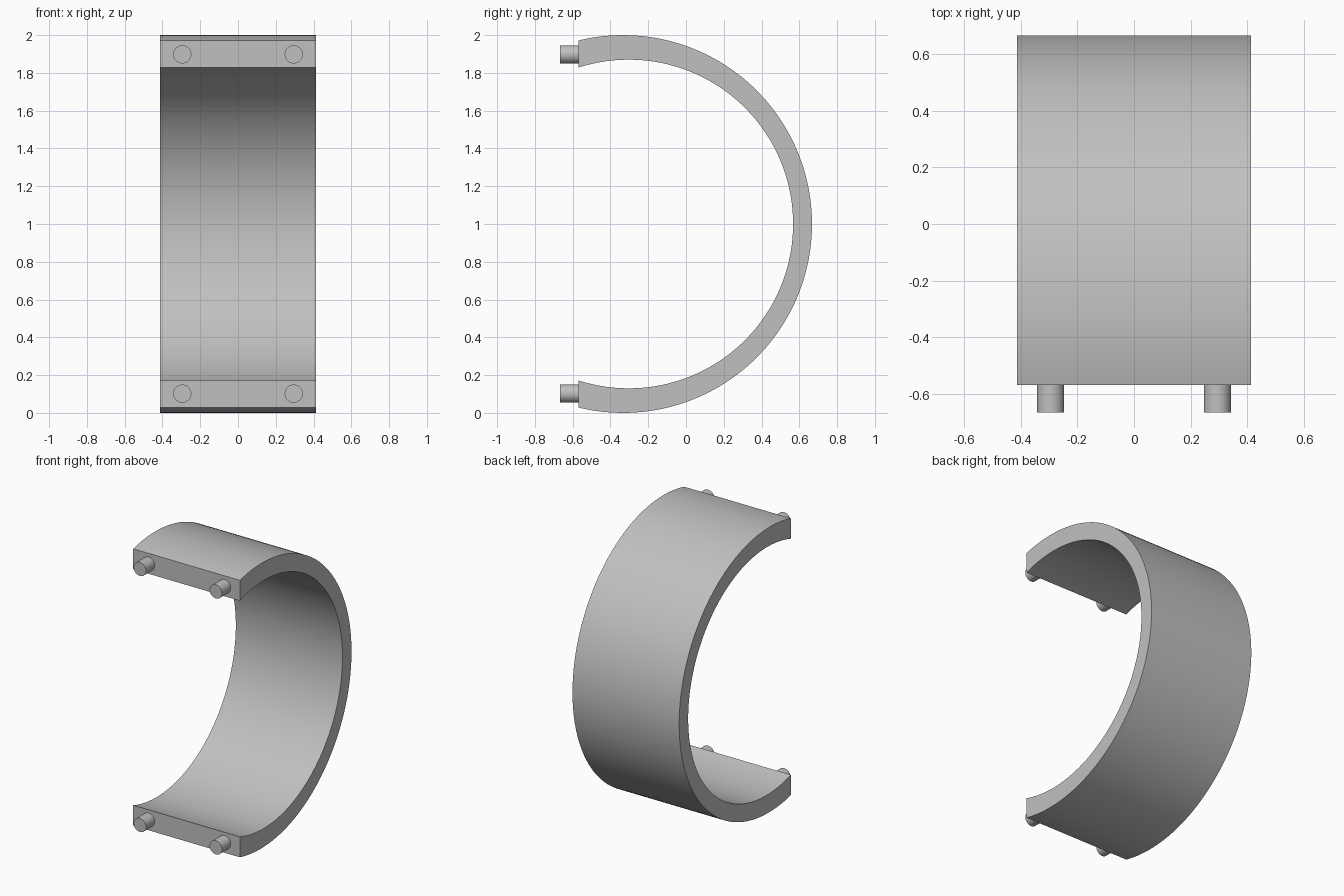
import bpy, bmesh, math

cube = bpy.data.objects.get("Cube")
if cube:
    bpy.data.objects.remove(cube, do_unlink=True)

grey = bpy.data.materials.new("light grey")
grey.use_nodes = True
colour = (0.53, 0.53, 0.53, 1)
grey.diffuse_color = colour
grey.node_tree.nodes["Principled BSDF"].inputs["Base Color"].default_value = colour

FRONT = -0.57       # plane of the cut ends
HALF_WIDTH = 0.414


def arc(radius, centre_y, steps=96):
    """Points (y, z) from the lower cut end round the back to the upper one."""
    limit = math.acos((FRONT - centre_y) / radius)
    angles = [-limit + 2 * limit * i / steps for i in range(steps + 1)]
    return [(centre_y + radius * math.cos(a), 1 + radius * math.sin(a)) for a in angles]


def finish(bm, name):
    bmesh.ops.recalc_face_normals(bm, faces=bm.faces)
    mesh = bpy.data.meshes.new(name)
    bm.to_mesh(mesh)
    bm.free()
    mesh.materials.append(grey)
    obj = bpy.data.objects.new(name, mesh)
    bpy.context.collection.objects.link(obj)
    bpy.ops.object.select_all(action='DESELECT')
    obj.select_set(True)
    bpy.context.view_layer.objects.active = obj
    bpy.ops.object.shade_smooth_by_angle(angle=math.radians(30))
    return obj


# Open cuff: two offset arcs, thicker towards the ends, bridged across the width
bm = bmesh.new()
outer, inner = arc(1.0, -0.333), arc(0.87, -0.303)
rings = []
for (oy, oz), (iy, iz) in zip(outer, inner):
    corners = [(-HALF_WIDTH, oy, oz), (HALF_WIDTH, oy, oz),
               (HALF_WIDTH, iy, iz), (-HALF_WIDTH, iy, iz)]
    rings.append([bm.verts.new(c) for c in corners])
for a, b in zip(rings, rings[1:]):
    for k in range(4):
        n = (k + 1) % 4
        bm.faces.new((a[k], a[n], b[n], b[k]))
bm.faces.new(rings[0])
bm.faces.new(rings[-1])
finish(bm, "cuff_band")

# Locating pegs on the cut ends
for level, z in (("lower", 0.102), ("upper", 1.898)):
    for side, x in (("left", 0.295), ("right", -0.295)):
        bm = bmesh.new()
        bmesh.ops.create_cone(bm, cap_ends=True, segments=48,
                              radius1=0.048, radius2=0.048, depth=0.107)
        peg = finish(bm, f"{level}_{side}_peg")
        peg.rotation_euler.x = math.pi / 2
        peg.location = (x, -0.6135, z)
